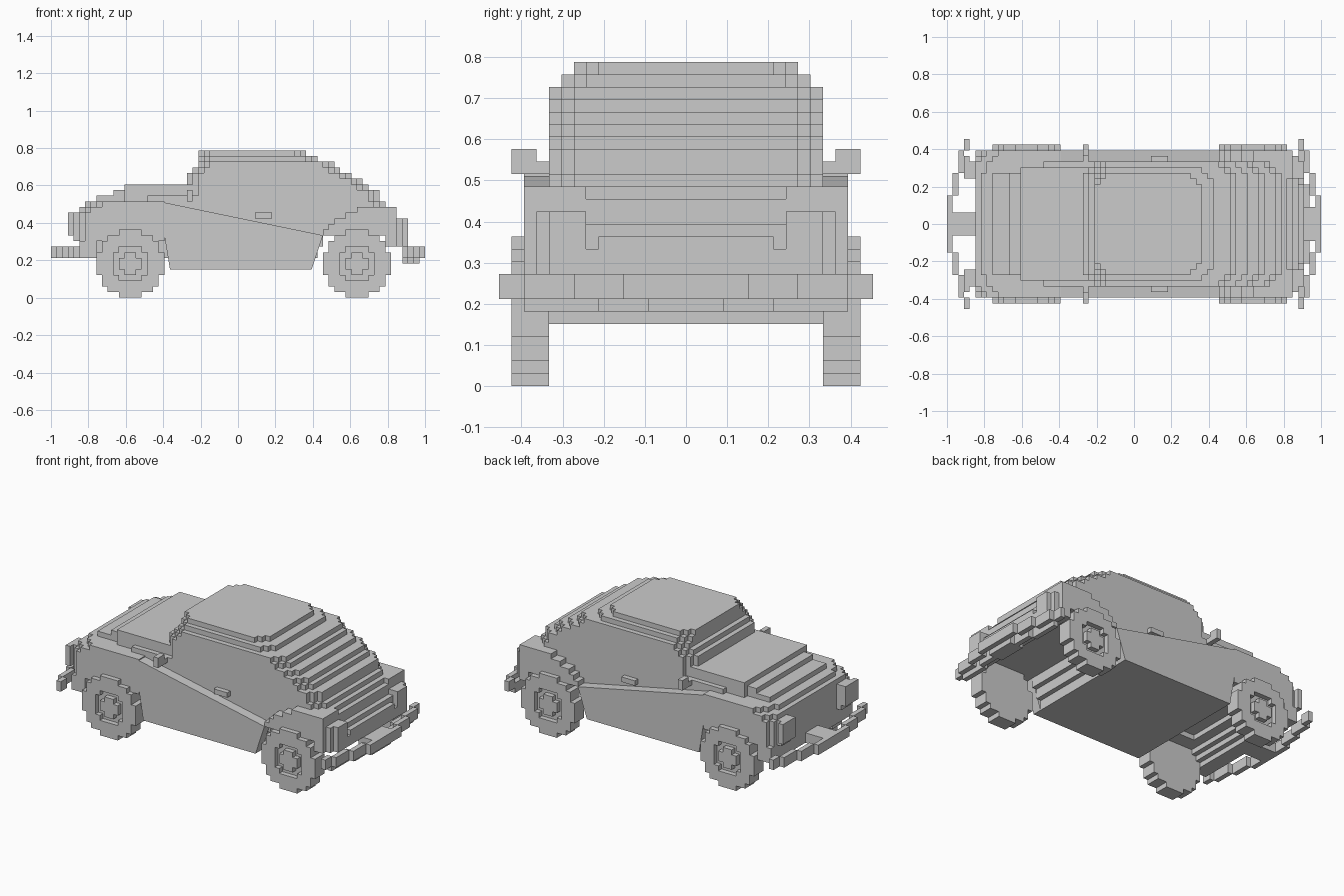
import bpy, bmesh, math
from mathutils import Vector

if "Cube" in bpy.data.objects:
    bpy.data.objects.remove(bpy.data.objects["Cube"])

V = 1 / 33  # block size


def box(cells, x0, x1, y0, y1, z0, z1):
    """Add a block of cells, mirrored across y = 0."""
    for x in range(x0, x1):
        for y in range(y0, y1):
            for z in range(z0, z1):
                cells.add((x, y, z))
                cells.add((x, -y - 1, z))


def build(name, cells):
    """Turn cells into one skin with only the exposed faces."""
    bm = bmesh.new()
    verts = {}

    def vert(p):
        if p not in verts:
            verts[p] = bm.verts.new(Vector(p) * V)
        return verts[p]

    for c in cells:
        for axis in range(3):
            for side in (0, 1):
                n = list(c)
                n[axis] += 2 * side - 1
                if tuple(n) in cells:
                    continue
                a, b = (axis + 1) % 3, (axis + 2) % 3
                quad = []
                for da, db in ((0, 0), (1, 0), (1, 1), (0, 1)):
                    p = list(c)
                    p[axis] += side
                    p[a] += da
                    p[b] += db
                    quad.append(vert(tuple(p)))
                bm.faces.new(quad if side else quad[::-1])
    bmesh.ops.dissolve_limit(bm, angle_limit=0.01, verts=bm.verts[:], edges=bm.edges[:])
    finish(name, bm)


def finish(name, bm):
    me = bpy.data.meshes.new(name)
    bm.to_mesh(me)
    bm.free()
    bpy.context.collection.objects.link(bpy.data.objects.new(name, me))


body = set()


def layer(k, x0, x1, w):
    """One body layer with stepped corners at both ends."""
    for i in range(3):
        box(body, x0 + i, x1 - i, 0, w - 2 + i, k, k + 1)


# cabin and sloping tail, roof downwards: layer, front, rear, half width
for k, x0, x1, w in ((25, -7, 12, 9), (24, -7, 14, 10), (23, -7, 17, 11), (22, -8, 18, 11),
                     (21, -9, 20, 11), (20, -9, 22, 11), (19, -9, 23, 11), (18, -9, 25, 11),
                     (17, -9, 25, 11), (16, -16, 26, 11)):
    layer(k, x0, x1, w)

# hood: narrow at the nose, wider towards the windshield
for k, x0, x1, w in ((19, -20, -7, 10), (18, -22, -7, 9), (18, -20, -7, 10), (17, -25, -7, 9),
                     (17, -20, -7, 10), (17, -16, -7, 11), (16, -27, -7, 9), (16, -24, -7, 11)):
    box(body, x0, x1, 0, w, k, k + 1)

# full-length lower body, with the floor between the wheels
for k, x0, x1 in ((15, -28, 27), (14, -28, 28), (13, -28, 28), (12, -28, 29), (11, -28, 29)):
    box(body, x0, x1, 0, 11, k, k + 1)
for k in range(5, 11):
    box(body, -12, 13 + (k - 5) // 2, 0, 11, k, k + 1)

# front nose and stepped wheel arch, from the top of the arch down
for k, xa, xb in ((10, -21, -17), (9, -23, -15), (8, -24, -14), (7, -25, -13)):
    box(body, -28, xa, 0, 11, k, k + 1)
    box(body, xb, -11, 0, 11, k, k + 1)
box(body, -28, -25, 11, 13, 7, 10)

# rear apron
box(body, 26, 29, 0, 11, 9, 11)
box(body, 29, 30, 0, 7, 9, 12)
box(body, 29, 30, 0, 8, 9, 11)

# front fenders with stepped corners, and headlights
for k, x0 in ((16, -26), (15, -28), (14, -29), (13, -29), (12, -29), (11, -29), (10, -29)):
    for i in range(3):
        box(body, x0 + i, -13, 8, 13 - i if i == 0 else 13, k, k + 1) if i == 0 and k < 10 else \
            box(body, x0 + i, -13, 8, 11 + i, k, k + 1)
box(body, -28, -25, 8, 13, 9, 10)
box(body, -30, -29, 8, 12, 11, 15)

# rear fenders with stepped back corners
for k, x0, x1 in ((15, 21, 28), (14, 19, 28), (13, 17, 30), (12, 16, 30), (11, 15, 30)):
    for i in range(3):
        box(body, x0, min(x1, 30 - i), 8, 11 + i, k, k + 1)
for i in range(3):
    box(body, 26, 30 - i, 8, 11 + i, 9, 11)
build("body", body)

# lower doors: outer panels with a ledge sloping down to the rear fender
bm = bmesh.new()
outline = ((-14, 17), (15, 11), (13, 5), (-12, 5))
for s in (1, -1):
    inner = [bm.verts.new(Vector((x, s * 11, z)) * V) for x, z in outline]
    outer = [bm.verts.new(Vector((x, s * 13, z)) * V) for x, z in outline]
    bm.faces.new(outer)
    for i in range(4):
        j = (i + 1) % 4
        bm.faces.new((inner[i], inner[j], outer[j], outer[i]))
bmesh.ops.recalc_face_normals(bm, faces=bm.faces[:])
finish("lower_doors", bm)

# wheels with a recessed ring around the hub
for name, cx in (("front_wheels", -19), ("rear_wheels", 21)):
    cells = set()
    for i in range(-6, 6):
        for j in range(-6, 6):
            r = math.hypot(i + 0.5, j + 0.5)
            if r <= 6:
                outer = 13 if 1.7 < r < 3.2 else 14
                box(cells, cx + i, cx + i + 1, 11, outer, 6 + j, 7 + j)
    build(name, cells)

# curved bumpers made of stepped bars, with a centre bracket
front, rear = set(), set()
for i, (y0, y1) in enumerate(((0, 5), (5, 9), (9, 13), (13, 15))):
    box(front, -33 + i, -32 + i, y0, y1, 7, 9)
    box(rear, 32 - i, 33 - i, y0, y1, 7, 9)
for i, (y0, y1) in enumerate(((0, 3), (3, 7), (7, 13))):
    box(rear, 31 - i, 32 - i, y0, y1, 6, 8)
box(front, -32, -28, 0, 2, 7, 9)
box(rear, 29, 32, 0, 3, 6, 9)
build("front_bumper", front)
build("rear_bumper", rear)

# side mirrors and door handles
mirrors, handles = set(), set()
box(mirrors, -9, -8, 11, 14, 17, 18)
box(mirrors, -9, -8, 12, 14, 18, 19)
build("side_mirrors", mirrors)
box(handles, 3, 6, 11, 12, 14, 15)
build("door_handles", handles)
